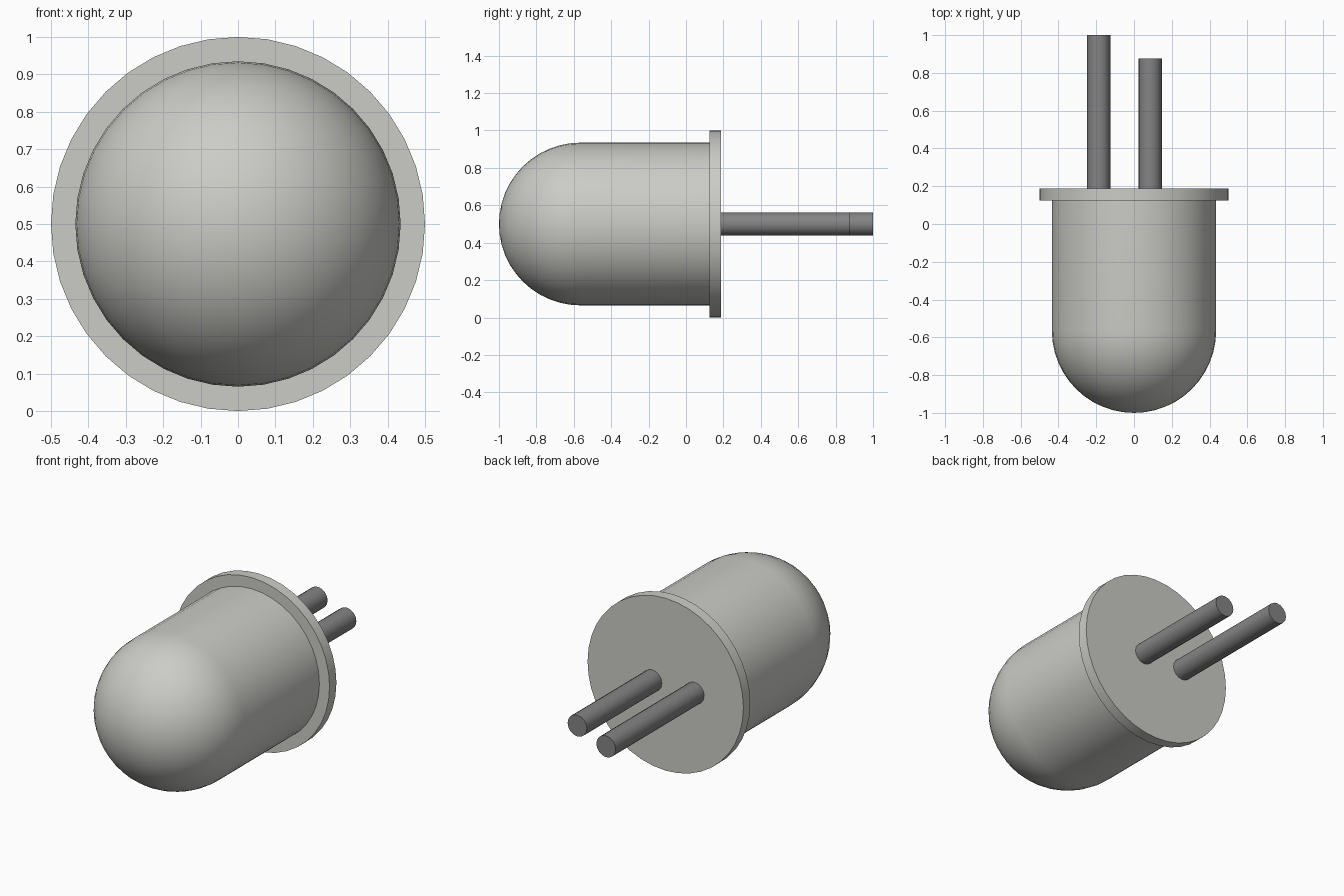
import bpy, bmesh, math

if "Cube" in bpy.data.objects:
    bpy.data.objects.remove(bpy.data.objects["Cube"])

CENTRE_Z = 0.5


def material(name, rgb):
    m = bpy.data.materials.new(name)
    m.diffuse_color = (*rgb, 1)
    m.use_nodes = True
    m.node_tree.nodes["Principled BSDF"].inputs["Base Color"].default_value = m.diffuse_color
    return m


def lathe(name, profile, mat, x=0.0, sides=32):
    """Turn (radius, y) points around a front-to-back axis."""
    bm = bmesh.new()
    rings = []
    for r, y in profile:
        if r == 0:
            rings.append([bm.verts.new((x, y, CENTRE_Z))] * sides)
        else:
            rings.append([bm.verts.new((x + r * math.cos(a), y, CENTRE_Z + r * math.sin(a)))
                          for a in (2 * math.pi * i / sides for i in range(sides))])
    for a, b in zip(rings, rings[1:]):
        for i in range(sides):
            j = (i + 1) % sides
            bm.faces.new(list(dict.fromkeys((a[i], a[j], b[j], b[i]))))
    for ring in (rings[0], rings[-1]):
        if ring[0] is not ring[1]:
            bm.faces.new(ring)
    bmesh.ops.recalc_face_normals(bm, faces=bm.faces)
    mesh = bpy.data.meshes.new(name)
    bm.to_mesh(mesh)
    bm.free()
    mesh.materials.append(mat)
    ob = bpy.data.objects.new(name, mesh)
    bpy.context.collection.objects.link(ob)
    bpy.ops.object.select_all(action='DESELECT')
    bpy.context.view_layer.objects.active = ob
    ob.select_set(True)
    bpy.ops.object.shade_smooth_by_angle(angle=math.radians(35))
    return ob


lens_grey = material("lens light grey", (0.60, 0.60, 0.57))
lead_grey = material("lead dark grey", (0.23, 0.23, 0.23))

# Domed lens with its straight barrel and the wider rim behind it
R, STEPS = 0.435, 12
dome = [(R * math.sin(t), -1 + R - R * math.cos(t))
        for t in (math.pi / 2 * i / STEPS for i in range(STEPS + 1))]
rim = [(R, 0.125), (0.5, 0.125), (0.5, 0.188)]
lathe("lens_body", dome + rim, lens_grey, sides=40)

# Two wire leads of different length
for name, x, end in (("long_lead", -0.187, 1.0), ("short_lead", 0.085, 0.875)):
    lathe(name, [(0.062, 0.18), (0.062, end)], lead_grey, x=x, sides=16)
